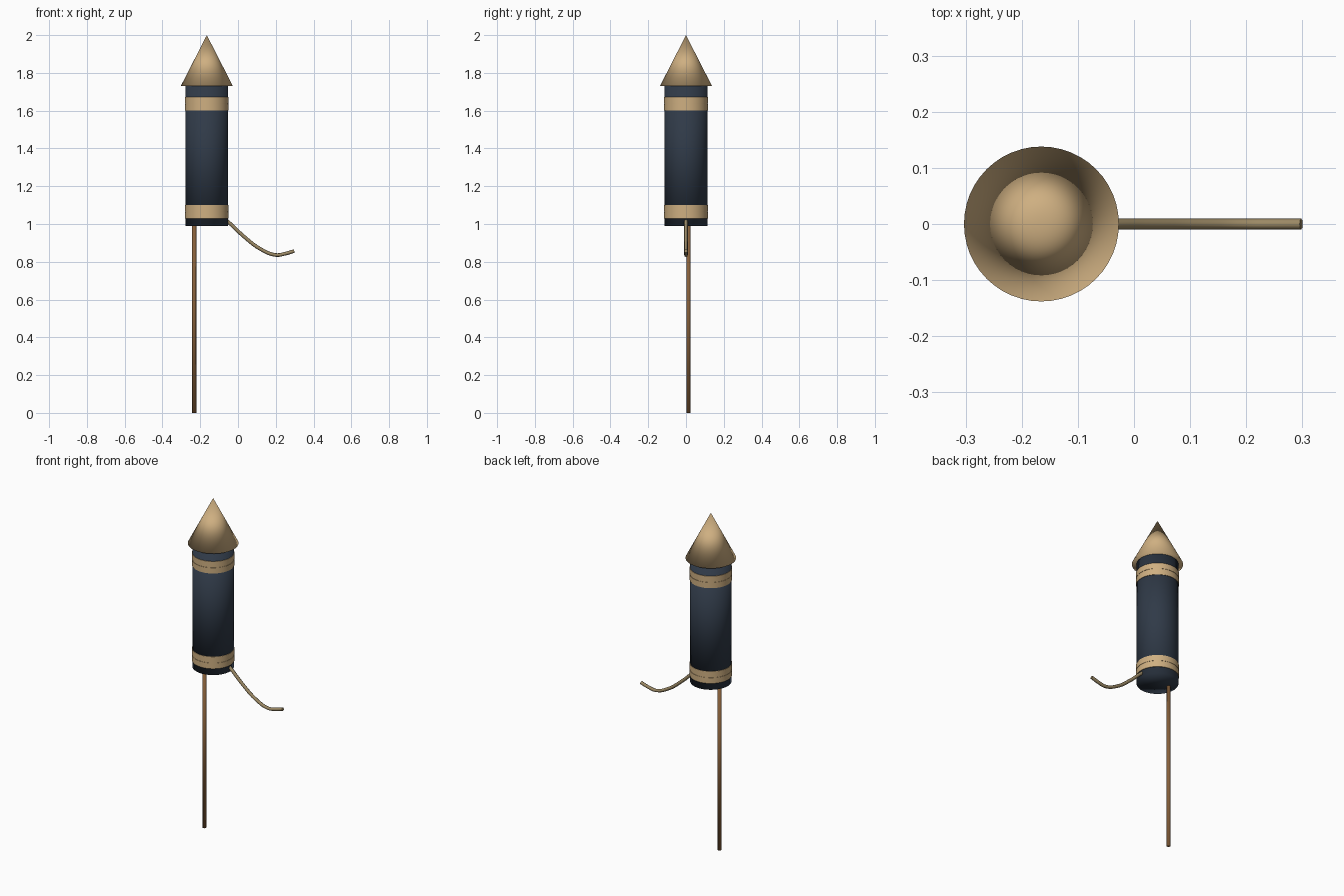
import bpy, bmesh, math

if "Cube" in bpy.data.objects:
    bpy.data.objects.remove(bpy.data.objects["Cube"])

CX = -0.165  # axis of the rocket tube


def material(name, rgb):
    m = bpy.data.materials.new(name)
    m.diffuse_color = (*rgb, 1)
    m.use_nodes = True
    m.node_tree.nodes["Principled BSDF"].inputs["Base Color"].default_value = m.diffuse_color
    return m


NAVY = material("navy paper", (0.029, 0.042, 0.064))
TAN = material("tan card", (0.62, 0.43, 0.22))
WOOD = material("brown wood", (0.24, 0.115, 0.042))
CORD = material("fuse cord", (0.33, 0.25, 0.13))


def cone(name, mat, r1, r2, z0, z1, x=CX, y=0.0, sides=48):
    """Closed, fully smooth cylinder or cone standing between z0 and z1."""
    bpy.ops.mesh.primitive_cone_add(vertices=sides, radius1=r1, radius2=r2,
                                    depth=z1 - z0, location=(x, y, (z0 + z1) / 2))
    ob = bpy.context.object
    ob.name = name
    ob.data.materials.append(mat)
    bpy.ops.object.shade_smooth()
    return ob


def lathe(name, mat, profile, sides=48):
    """Closed ring made by turning a closed (radius, z) profile."""
    bm = bmesh.new()
    rings = []
    for i in range(sides):
        a = 2 * math.pi * i / sides
        rings.append([bm.verts.new((r * math.cos(a), r * math.sin(a), z)) for r, z in profile])
    n = len(profile)
    for i in range(sides):
        p, q = rings[i], rings[(i + 1) % sides]
        for j in range(n):
            k = (j + 1) % n
            bm.faces.new((p[j], q[j], q[k], p[k]))
    bmesh.ops.recalc_face_normals(bm, faces=bm.faces)
    me = bpy.data.meshes.new(name)
    bm.to_mesh(me)
    bm.free()
    ob = bpy.data.objects.new(name, me)
    ob.location.x = CX
    bpy.context.collection.objects.link(ob)
    me.materials.append(mat)
    bpy.ops.object.select_all(action='DESELECT')
    ob.select_set(True)
    bpy.context.view_layer.objects.active = ob
    bpy.ops.object.shade_smooth_by_angle(angle=math.radians(30))
    return ob


# Tube and nose cone
cone("body_tube", NAVY, 0.113, 0.113, 0.99, 1.735)
cone("nose_cone", TAN, 0.138, 0.0, 1.73, 2.0)

# Paper bands, each with a fine groove around the middle
for label, z in (("lower", 1.065), ("upper", 1.637)):
    h, g, ro, rg, ri = 0.036, 0.002, 0.1155, 0.1135, 0.108
    lathe(label + "_band", TAN, [(ri, z - h), (ro, z - h), (ro, z - g), (rg, z - g),
                                 (rg, z + g), (ro, z + g), (ro, z + h), (ri, z + h)])

# Guide stick
cone("guide_stick", WOOD, 0.011, 0.011, 0.0, 1.03, x=-0.232, y=0.013, sides=12)

# Hanging fuse
curve = bpy.data.curves.new("fuse", 'CURVE')
curve.dimensions = '3D'
curve.bevel_depth = 0.0095
curve.bevel_resolution = 2
curve.use_fill_caps = True
curve.resolution_u = 5
path = [(-0.075, 1.03), (-0.045, 1.005), (0.03, 0.935), (0.12, 0.867),
        (0.20, 0.836), (0.25, 0.843), (0.298, 0.857)]
sp = curve.splines.new('BEZIER')
sp.bezier_points.add(len(path) - 1)
for bp, (x, z) in zip(sp.bezier_points, path):
    bp.co = (x, 0, z)
    bp.handle_left_type = bp.handle_right_type = 'AUTO'
fuse = bpy.data.objects.new("fuse", curve)
bpy.context.collection.objects.link(fuse)
curve.materials.append(CORD)
